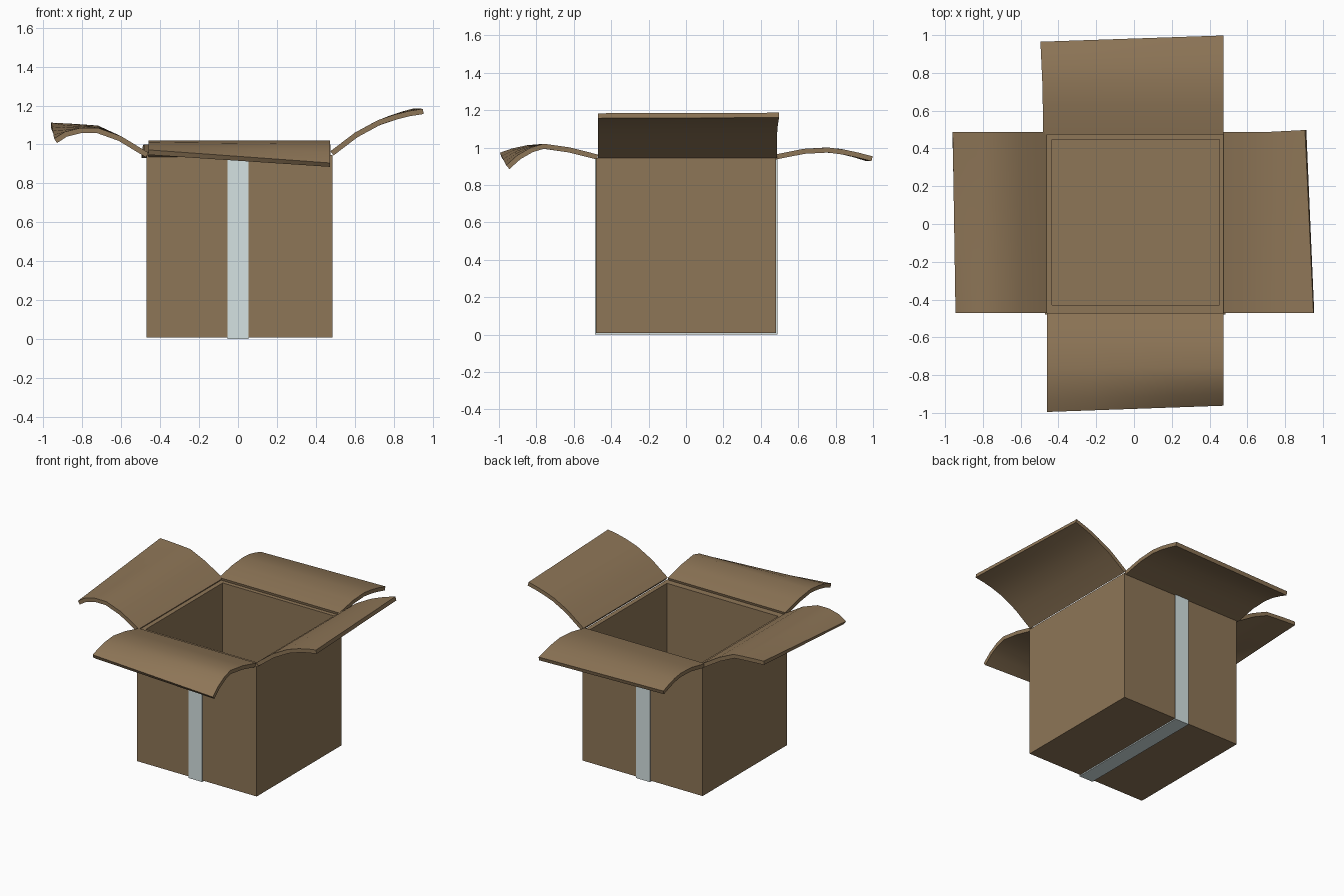
import bpy, bmesh
from mathutils import Vector

if "Cube" in bpy.data.objects:
    bpy.data.objects.remove(bpy.data.objects["Cube"])


def material(name, color):
    m = bpy.data.materials.new(name)
    m.diffuse_color = (*color, 1)
    m.use_nodes = True
    m.node_tree.nodes["Principled BSDF"].inputs["Base Color"].default_value = m.diffuse_color
    return m


CARD = material("cardboard", (0.27, 0.18, 0.095))
TAPE = material("tape", (0.66, 0.76, 0.76))


def finish(name, bm, mat, smooth=False):
    bmesh.ops.recalc_face_normals(bm, faces=bm.faces)
    me = bpy.data.meshes.new(name)
    bm.to_mesh(me)
    bm.free()
    me.materials.append(mat)
    ob = bpy.data.objects.new(name, me)
    bpy.context.collection.objects.link(ob)
    if smooth:
        bpy.context.view_layer.objects.active = ob
        ob.select_set(True)
        bpy.ops.object.shade_smooth_by_angle(angle=0.6)
        ob.select_set(False)
    return ob


def thicken(points, t):
    """Close an open 2D profile by offsetting it along its normals."""
    pts = [Vector(p) for p in points]
    under = []
    for i, p in enumerate(pts):
        d = (pts[min(i + 1, len(pts) - 1)] - pts[max(i - 1, 0)]).normalized()
        n = Vector((d.y, -d.x))
        under.append(p + n * t)
    return pts + under[::-1]


def loft(name, sections, mat, smooth=True):
    """Skin equal-length closed loops of 3D points and cap both ends."""
    bm = bmesh.new()
    rings = [[bm.verts.new(p) for p in s] for s in sections]
    for a, b in zip(rings, rings[1:]):
        for i in range(len(a)):
            j = (i + 1) % len(a)
            bm.faces.new((a[i], a[j], b[j], b[i]))
    n = len(rings[0])
    for r in (rings[0], rings[-1]):
        for i in range(n // 2 - 1):
            bm.faces.new((r[i], r[i + 1], r[n - 2 - i], r[n - 1 - i]))
    return finish(name, bm, mat, smooth)


def flap(name, axis, sign, a, b, widths, t=0.027, spans=4):
    """Curled flap; a and b are (outward, z) profiles at its low and high ends.
    widths gives the low, high-hinge and high-tip side positions."""
    pa, pb = thicken(a, t), thicken(b, t)
    lo, hi, tip = widths
    reach = max(p.x for p in pa + pb)
    sections = []
    for k in range(spans + 1):
        f = k / spans
        ring = []
        for p, q in zip(pa, pb):
            m = p.lerp(q, f)
            w = max(0, (m.x - 0.7) / (reach - 0.7))
            s = lo[0] + (lo[1] - lo[0]) * w
            e = hi + (tip - hi) * w
            side = s + (e - s) * f
            ring.append((sign * m.x, side, m.y) if axis == 'x' else (side, sign * m.x, m.y))
        sections.append(ring)
    return loft(name, sections, CARD)


# Open box body with inner walls and floor
bm = bmesh.new()


def rect(x0, x1, y0, y1, z):
    return [bm.verts.new(c) for c in ((x0, y0, z), (x1, y0, z), (x1, y1, z), (x0, y1, z))]


outer = (-0.47, 0.485, -0.48, 0.482)
inner = (-0.435, 0.452, -0.428, 0.447)
loops = [rect(*outer, 0.008), rect(*outer, 0.945), rect(*inner, 0.945), rect(*inner, 0.04)]
bm.faces.new(loops[0])
bm.faces.new(loops[-1])
for p, q in zip(loops, loops[1:]):
    for i in range(4):
        bm.faces.new((p[i], p[(i + 1) % 4], q[(i + 1) % 4], q[i]))
finish("box_body", bm, CARD)

# Four curled flaps
flap("left_flap", 'x', -1,
     [(0.46, 0.957), (0.60, 1.042), (0.72, 1.085), (0.81, 1.085), (0.89, 1.065), (0.945, 1.03)],
     [(0.46, 0.957), (0.60, 1.042), (0.72, 1.097), (0.80, 1.103), (0.88, 1.108), (0.96, 1.112)],
     ((-0.47, -0.47), 0.487, 0.487))
flap("right_flap", 'x', 1,
     [(0.475, 0.965), (0.60, 1.06), (0.72, 1.125), (0.81, 1.155), (0.88, 1.172), (0.95, 1.183)],
     [(0.475, 0.965), (0.60, 1.06), (0.71, 1.12), (0.78, 1.148), (0.84, 1.168), (0.905, 1.186)],
     ((-0.47, -0.47), 0.487, 0.5))
flap("front_flap", 'y', -1,
     [(0.47, 0.962), (0.62, 1.0), (0.76, 1.02), (0.85, 1.012), (0.93, 0.995), (0.995, 0.972)],
     [(0.47, 0.962), (0.62, 1.0), (0.76, 1.02), (0.83, 1.0), (0.90, 0.96), (0.962, 0.905)],
     ((-0.46, -0.46), 0.473, 0.473))
flap("back_flap", 'y', 1,
     [(0.473, 0.962), (0.63, 0.993), (0.75, 1.0), (0.83, 0.992), (0.90, 0.975), (0.965, 0.955)],
     [(0.473, 0.962), (0.63, 0.993), (0.76, 1.0), (0.85, 0.988), (0.92, 0.973), (0.998, 0.953)],
     ((-0.483, -0.497), 0.475, 0.475))

# Tape strip running down the front, under the base and up the back
strip = thicken([(-0.479, 0.94), (-0.479, 0.009), (0.481, 0.009), (0.481, 0.94)], 0.008)
for i, c in ((4, (0.489, 0.94)), (5, (0.489, 0.0)), (6, (-0.487, 0.0)), (7, (-0.487, 0.94))):
    strip[i] = Vector(c)
loft("tape_strip", [[(x, p.x, p.y) for p in strip] for x in (-0.055, 0.055)], TAPE, False)
